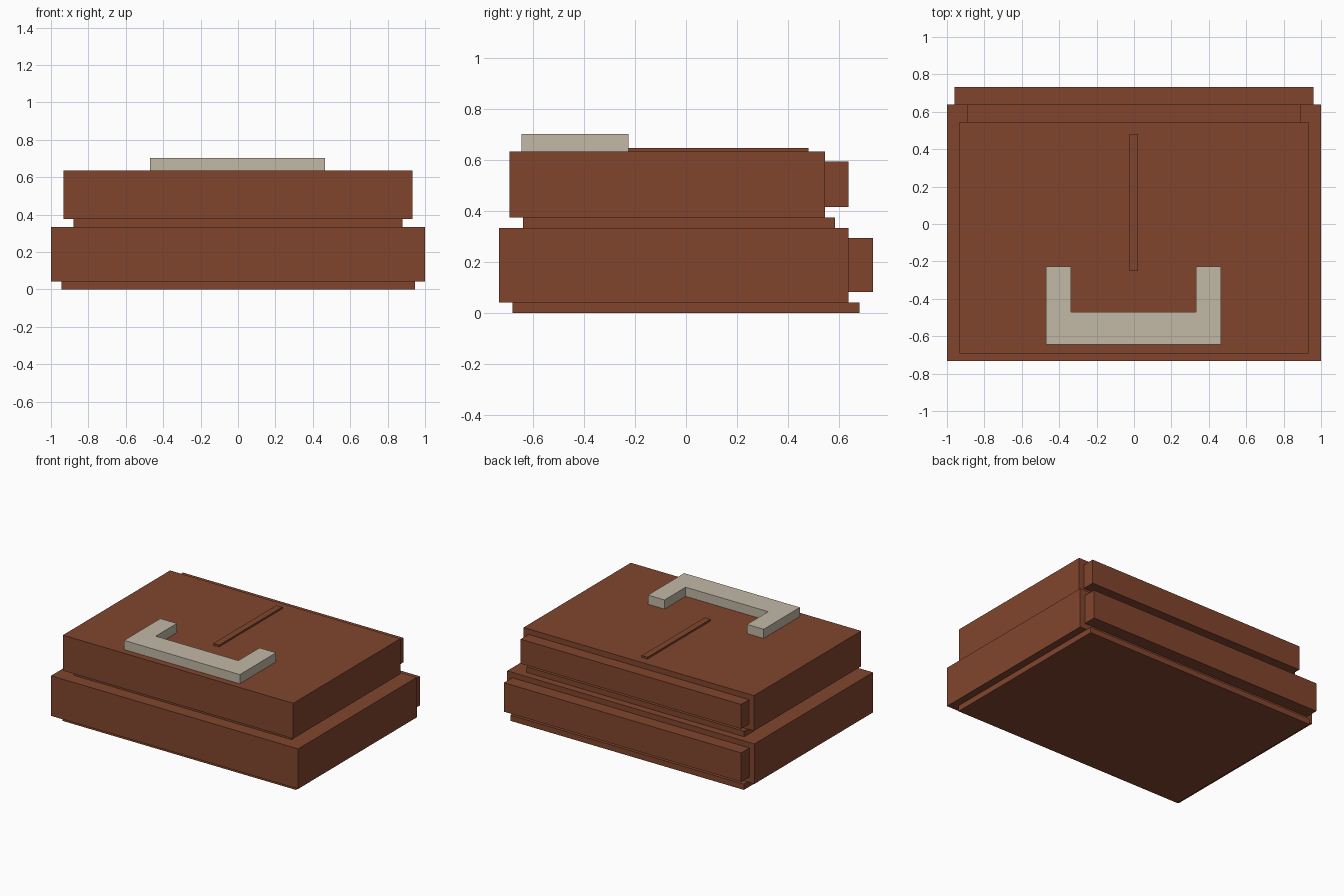
import bpy, bmesh

if "Cube" in bpy.data.objects:
    bpy.data.objects.remove(bpy.data.objects["Cube"])


def material(name, rgb):
    m = bpy.data.materials.new(name)
    m.diffuse_color = (*rgb, 1)
    m.use_nodes = True
    m.node_tree.nodes["Principled BSDF"].inputs["Base Color"].default_value = m.diffuse_color
    return m


BROWN = material("red_brown", (0.22, 0.06, 0.027))
BONE = material("pale_bone", (0.54, 0.48, 0.38))


def prism(name, outline, z0, z1, mat):
    """Extrude a flat outline from z0 up to z1."""
    bm = bmesh.new()
    face = bm.faces.new([bm.verts.new((x, y, z0)) for x, y in outline])
    top = bmesh.ops.extrude_face_region(bm, geom=[face])["geom"]
    verts = [v for v in top if isinstance(v, bmesh.types.BMVert)]
    bmesh.ops.translate(bm, verts=verts, vec=(0, 0, z1 - z0))
    bmesh.ops.recalc_face_normals(bm, faces=bm.faces)
    me = bpy.data.meshes.new(name)
    bm.to_mesh(me)
    bm.free()
    me.materials.append(mat)
    ob = bpy.data.objects.new(name, me)
    bpy.context.collection.objects.link(ob)
    return ob


def box(name, x0, x1, y0, y1, z0, z1, mat=BROWN):
    return prism(name, [(x0, y0), (x1, y0), (x1, y1), (x0, y1)], z0, z1, mat)


# Stacked body, from the recessed foot up to the upper block
box("foot", -0.945, 0.945, -0.68, 0.68, 0, 0.042)
box("lower_block", -1, 1, -0.733, 0.638, 0.042, 0.335)
box("neck", -0.88, 0.88, -0.64, 0.585, 0.335, 0.376)
box("upper_block", -0.932, 0.932, -0.693, 0.546, 0.376, 0.635)

# Rails along the back
box("lower_back_rail", -0.96, 0.96, 0.638, 0.733, 0.083, 0.295)
box("upper_back_rail", -0.892, 0.892, 0.546, 0.638, 0.416, 0.595)

# Raised ridge on the top
box("top_ridge", -0.025, 0.022, -0.25, 0.48, 0.635, 0.648)

# U-shaped handle lying on the top
prism("handle", [(-0.47, -0.645), (0.466, -0.645), (0.466, -0.226), (0.332, -0.226),
                 (0.332, -0.47), (-0.336, -0.47), (-0.336, -0.226), (-0.47, -0.226)],
      0.635, 0.702, BONE)
